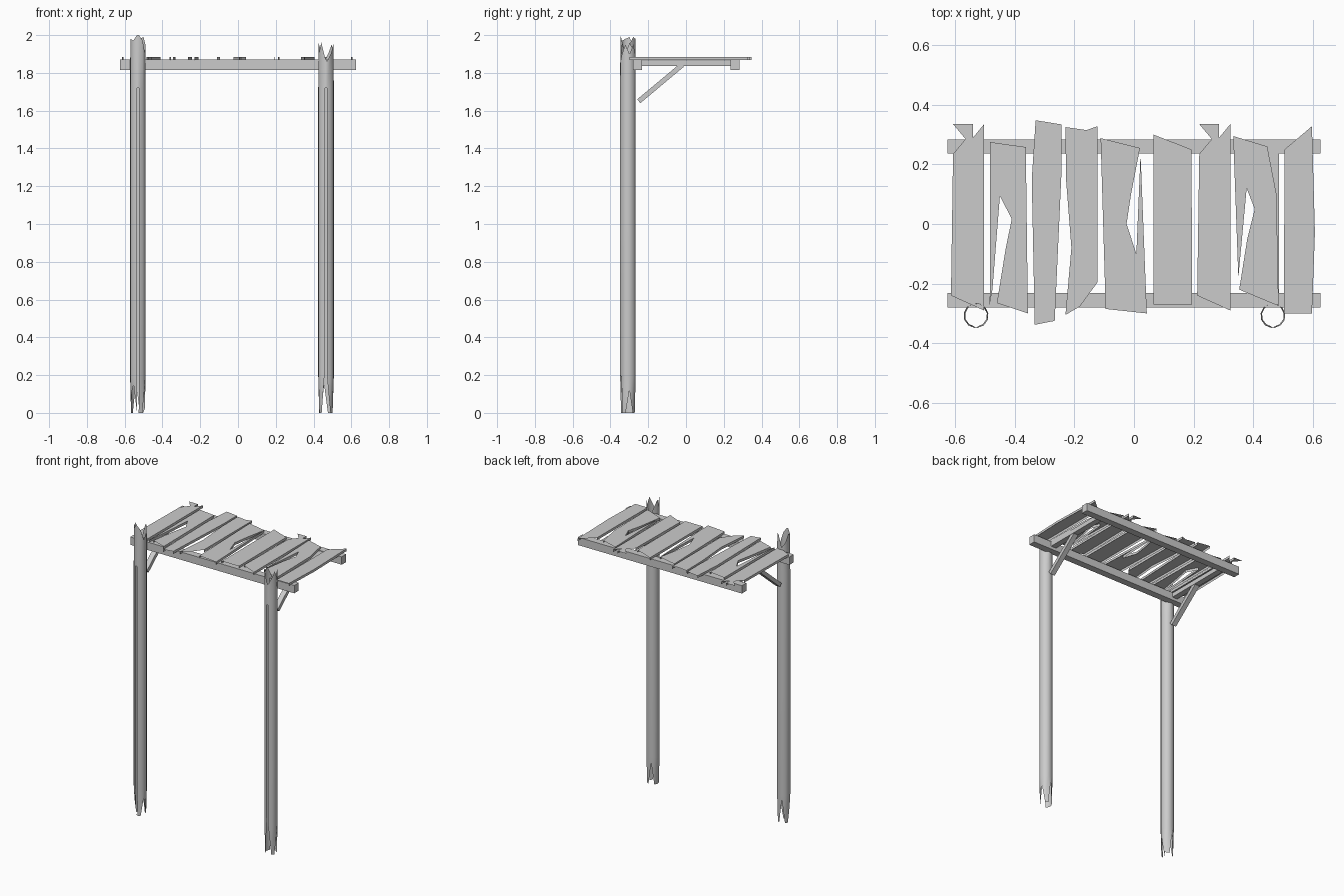
import bpy, bmesh
from math import cos, sin, radians, atan2, hypot
from mathutils import Matrix

if "Cube" in bpy.data.objects:
    bpy.data.objects.remove(bpy.data.objects["Cube"])


def finish(bm, name, smooth=False):
    me = bpy.data.meshes.new(name)
    for f in bm.faces:
        f.smooth = smooth
    bm.to_mesh(me)
    bm.free()
    ob = bpy.data.objects.new(name, me)
    bpy.context.collection.objects.link(ob)
    return ob


def box(name, center, size, tilt=0.0):
    bm = bmesh.new()
    m = (Matrix.Translation(center) @ Matrix.Rotation(tilt, 4, 'X')
         @ Matrix.Diagonal((*size, 1)))
    bmesh.ops.create_cube(bm, size=1, matrix=m)
    return finish(bm, name)


def post(name, x, y, bottoms, tops, r=0.042):
    """Hollow splintered log: ragged ends and a narrow split down the front."""
    bm = bmesh.new()
    n = len(bottoms)
    cols = []
    for i in range(n):
        # first and last column border the front split
        a = radians(-90 + 7 + 346 * i / (n - 1))
        b, t = bottoms[i], tops[i]
        levels = [(b, 0.88), (max(b, 0.19), 1), (1.0, 1), (1.72, 1), (t, 0.97)]
        cols.append([bm.verts.new((x + r * k * cos(a), y + r * k * sin(a), z))
                     for z, k in levels])
    for c, d in zip(cols, cols[1:]):
        for j in range(4):
            vs = [c[j], d[j], d[j + 1], c[j + 1]]
            bm.faces.new(vs)
    # split closes near the top
    c, d = cols[-1], cols[0]
    bm.faces.new([c[3], d[3], d[4], c[4]])
    bmesh.ops.remove_doubles(bm, verts=bm.verts, dist=0.0005)
    return finish(bm, name, True)


def plank(name, outline, dx=0.0, z=1.884, t=0.017):
    """Weathered board: top sheet with side walls along its long edges."""
    bm = bmesh.new()
    top = [bm.verts.new((px + dx, py, z)) for px, py in outline]
    low = [bm.verts.new((px + dx, py, z - t)) for px, py in outline]
    f = bm.faces.new(top)
    f.normal_update()
    flip = f.normal.z < 0
    n = len(top)
    for i in range(n):
        j = (i + 1) % n
        e = top[j].co - top[i].co
        if abs(e.y) > abs(e.x) * 1.5:
            bm.faces.new([top[j], top[i], low[i], low[j]])
    if flip:
        bmesh.ops.reverse_faces(bm, faces=bm.faces[:])
    bmesh.ops.triangulate(bm, faces=[f])
    loose = [v for v in bm.verts if not v.link_faces]
    bmesh.ops.delete(bm, geom=loose, context='VERTS')
    return finish(bm, name)


# Posts with splintered ends
post("left_post", -0.53, -0.307,
     [0.0, 0.0, 0.12, 0.02, 0.0, 0.0, 0.16, 0.0, 0.0, 0.1, 0.15, 0.0],
     [2.0, 1.97, 1.9, 1.95, 1.99, 1.98, 1.9, 1.93, 1.99, 1.98, 1.97, 2.0])
post("right_post", 0.466, -0.307,
     [0.2, 0.0, 0.0, 0.12, 0.0, 0.0, 0.15, 0.0, 0.0, 0.0, 0.0, 0.25],
     [1.86, 1.9, 1.95, 1.9, 1.95, 1.9, 1.86, 1.92, 1.96, 1.9, 1.96, 1.88])

# Long beams
for name, y in (("front_beam", -0.256), ("back_beam", 0.26)):
    box(name, (0, y, 1.843), (1.25, 0.048, 0.054))

# Cross arms and diagonal braces at each post
for side, x in (("left", -0.53), ("right", 0.466)):
    box(side + "_arm", (x, 0.0, 1.851), (0.04, 0.56, 0.03))
    y0, z0, y1, z1 = -0.25, 1.65, -0.02, 1.842
    box(side + "_brace", (x, (y0 + y1) / 2, (z0 + z1) / 2),
        (0.035, hypot(y1 - y0, z1 - z0), 0.026), atan2(z1 - z0, y1 - y0))

# Roof planks, left to right
split = [(-.614, -.24), (-.503, -.29), (-.503, -.25), (-.503, .335), (-.54, .29),
         (-.54, .335), (-.607, .335), (-.565, .285), (-.607, .235)]
plank("roof_plank_1", split)
plank("roof_plank_7", split, 0.826)
plank("roof_plank_2", [(-.46, -.265), (-.356, -.30), (-.363, .258), (-.483, .275),
                       (-.484, -.27), (-.475, -.22), (-.45, .094), (-.41, .017),
                       (-.43, -.08)])
plank("roof_plank_3", [(-.333, -.338), (-.266, -.325), (-.243, .18), (-.243, .334),
                       (-.33, .348), (-.343, .15)])
plank("roof_plank_4", [(-.23, -.305), (-.182, -.277), (-.122, -.195), (-.122, .328),
                       (-.16, .315), (-.23, .325), (-.228, .15), (-.21, -.08)])
plank("roof_plank_5", [(-.095, -.285), (.043, -.30), (.022, .235), (.008, -.1),
                       (-.025, 0), (-.01, .1), (.02, .255), (-.112, .288)])
plank("roof_plank_6", [(.065, -.27), (.195, -.27), (.193, .25), (.065, .3)])
plank("roof_plank_8", [(.353, -.22), (.485, -.275), (.478, .1), (.447, .26),
                       (.333, .295), (.350, -.18), (.378, .12), (.405, .05),
                       (.38, -.05)])
plank("roof_plank_9", [(.503, -.30), (.597, -.30), (.607, -.03), (.597, .328),
                       (.505, .25)])
